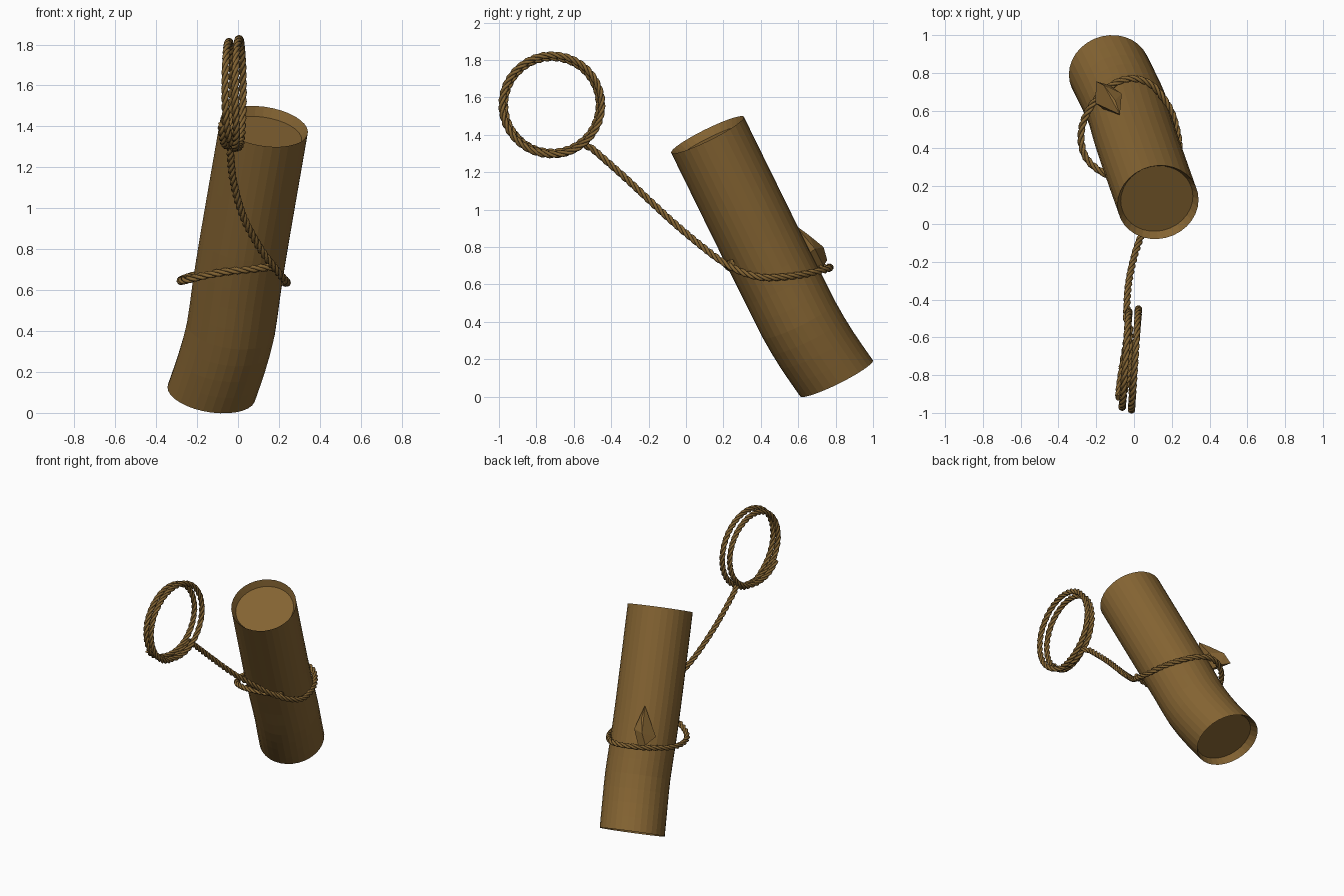
import bpy, bmesh, math
from mathutils import Vector

if "Cube" in bpy.data.objects:
    bpy.data.objects.remove(bpy.data.objects["Cube"])


def material(name, rgb):
    m = bpy.data.materials.new(name)
    m.diffuse_color = (*rgb, 1)
    m.use_nodes = True
    m.node_tree.nodes["Principled BSDF"].inputs["Base Color"].default_value = m.diffuse_color
    return m


def finish(bm, name, mat, angle=None):
    bmesh.ops.recalc_face_normals(bm, faces=bm.faces)
    me = bpy.data.meshes.new(name)
    bm.to_mesh(me)
    bm.free()
    ob = bpy.data.objects.new(name, me)
    bpy.context.collection.objects.link(ob)
    me.materials.append(mat)
    if angle:
        bpy.ops.object.select_all(action='DESELECT')
        ob.select_set(True)
        bpy.context.view_layer.objects.active = ob
        bpy.ops.object.shade_smooth_by_angle(angle=math.radians(angle))
    return ob


def skin(bm, rings):
    """Bridge a list of point rings and cap both ends."""
    loops = [[bm.verts.new(p) for p in r] for r in rings]
    n = len(loops[0])
    for a, b in zip(loops, loops[1:]):
        for i in range(n):
            j = (i + 1) % n
            bm.faces.new((a[i], a[j], b[j], b[i]))
    bm.faces.new(loops[0][::-1])
    bm.faces.new(loops[-1])


def spline(pts, steps):
    """Smooth curve through the points (Catmull-Rom)."""
    p = [Vector(q) for q in pts]
    p = [2 * p[0] - p[1]] + p + [2 * p[-1] - p[-2]]
    out = []
    for a, b, c, d in zip(p, p[1:], p[2:], p[3:]):
        for k in range(steps):
            t = k / steps
            out.append(0.5 * (2 * b + (c - a) * t + (2 * a - 5 * b + 4 * c - d) * t * t
                              + (3 * b - a - 3 * c + d) * t ** 3))
    return out + [p[-2]]


def resample(pts, step):
    out, carry = [pts[0]], 0.0
    for a, b in zip(pts, pts[1:]):
        length = (b - a).length
        s = step - carry
        while s <= length:
            out.append(a.lerp(b, s / length))
            s += step
        carry = length - (s - step)
    return out


def ramp(x, a, b):
    t = max(0, min(1, (x - a) / (b - a)))
    return t * t * (3 - 2 * t)


bark = material("bark", (0.233, 0.127, 0.032))
fibre = material("rope_fibre", (0.225, 0.125, 0.032))

# Log: parallel rings along a bent axis, with shallow recessed ends
axis = Vector((0.16, -0.495, 1)).normalized()
u = Vector((1, 0, 0))
u = (u - axis * u.dot(axis)).normalized()
v = axis.cross(u)
R, SIDES = 0.217, 32


def ring(c, r):
    return [c + (u * math.cos(t) + v * math.sin(t)) * r
            for t in (2 * math.pi * i / SIDES for i in range(SIDES))]


centres = [Vector(c) for c in [(-0.13, 0.805, 0.098), (-0.078, 0.70, 0.25), (-0.035, 0.605, 0.41),
                               (-0.008, 0.51, 0.60), (0.03, 0.39, 0.84), (0.127, 0.115, 1.400)]]
rings = [ring(centres[0] + (centres[1] - centres[0]).normalized() * 0.045, R - 0.024)]
rings += [ring(c, R) for c in spline(centres, 2)]
rings += [ring(centres[-1] - axis * 0.045, R - 0.024)]
bm = bmesh.new()
skin(bm, rings)
finish(bm, "log", bark)

# Broken branch stub on the back of the log
bm = bmesh.new()
for p in [(-0.075, 0.58, 0.92), (-0.10, 0.655, 0.865), (-0.065, 0.69, 0.79), (-0.16, 0.735, 0.80),
          (-0.20, 0.755, 0.73), (-0.13, 0.735, 0.70), (-0.205, 0.64, 0.75), (-0.085, 0.55, 0.68)]:
    bm.verts.new(p)
bmesh.ops.convex_hull(bm, input=bm.verts)
finish(bm, "branch_stub", bark)

# Rope path: loop round the log, then the loose tail rising to the coil
loop = [(0.19, 0.245, 0.715), (0.08, 0.222, 0.705), (-0.06, 0.232, 0.69), (-0.17, 0.275, 0.67),
        (-0.25, 0.345, 0.65), (-0.28, 0.44, 0.645), (-0.265, 0.55, 0.655), (-0.20, 0.66, 0.675),
        (-0.10, 0.745, 0.69), (0, 0.77, 0.69), (0.10, 0.73, 0.675), (0.19, 0.61, 0.65),
        (0.23, 0.48, 0.637), (0.237, 0.39, 0.64), (0.21, 0.29, 0.67), (0.165, 0.19, 0.725),
        (0.11, 0.09, 0.80), (0.04, -0.06, 0.925), (0, -0.18, 1.035), (-0.03, -0.33, 1.175),
        (-0.04, -0.50, 1.325)]

# Coil: two side-by-side turns in a slightly tilted upright plane
coil = []
for d in range(0, 813, 7):
    a = math.radians(-52 - d)
    r = 0.267 - 0.014 * ramp(d, 370, 460)
    x = -0.035 + 0.04 * ramp(d, 0, 90) - 0.05 * ramp(d, 370, 460) - 0.022 * ramp(d, 720, 800)
    y = -0.717 + r * math.cos(a)
    coil.append(Vector((x + 0.07 * (y + 0.72), y, 1.56 + r * math.sin(a))))
path = resample(spline(loop, 12) + coil, 0.011)

# Twisted rope: three round strands wound about the path
normals, tangents = [], []
n = Vector((0, 0, 1))
for i in range(len(path)):
    t = (path[min(i + 2, len(path) - 1)] - path[max(i - 2, 0)]).normalized()
    n = (n - t * n.dot(t)).normalized()
    normals.append(n.copy())
    tangents.append(t)
PITCH, OFFSET, STRAND = 0.13, 0.0095, 0.0105
bm = bmesh.new()
for s in range(3):
    strand = []
    for i, (p, t, n) in enumerate(zip(path, tangents, normals)):
        b = t.cross(n)
        w = 2 * math.pi * (i * 0.011 / PITCH + s / 3)
        c = p + (n * math.cos(w) + b * math.sin(w)) * OFFSET
        strand.append([c + (n * math.cos(w + k * math.pi / 4) + b * math.sin(w + k * math.pi / 4)) * STRAND
                       for k in range(8)])
    skin(bm, strand)
finish(bm, "rope", fibre, 60)
